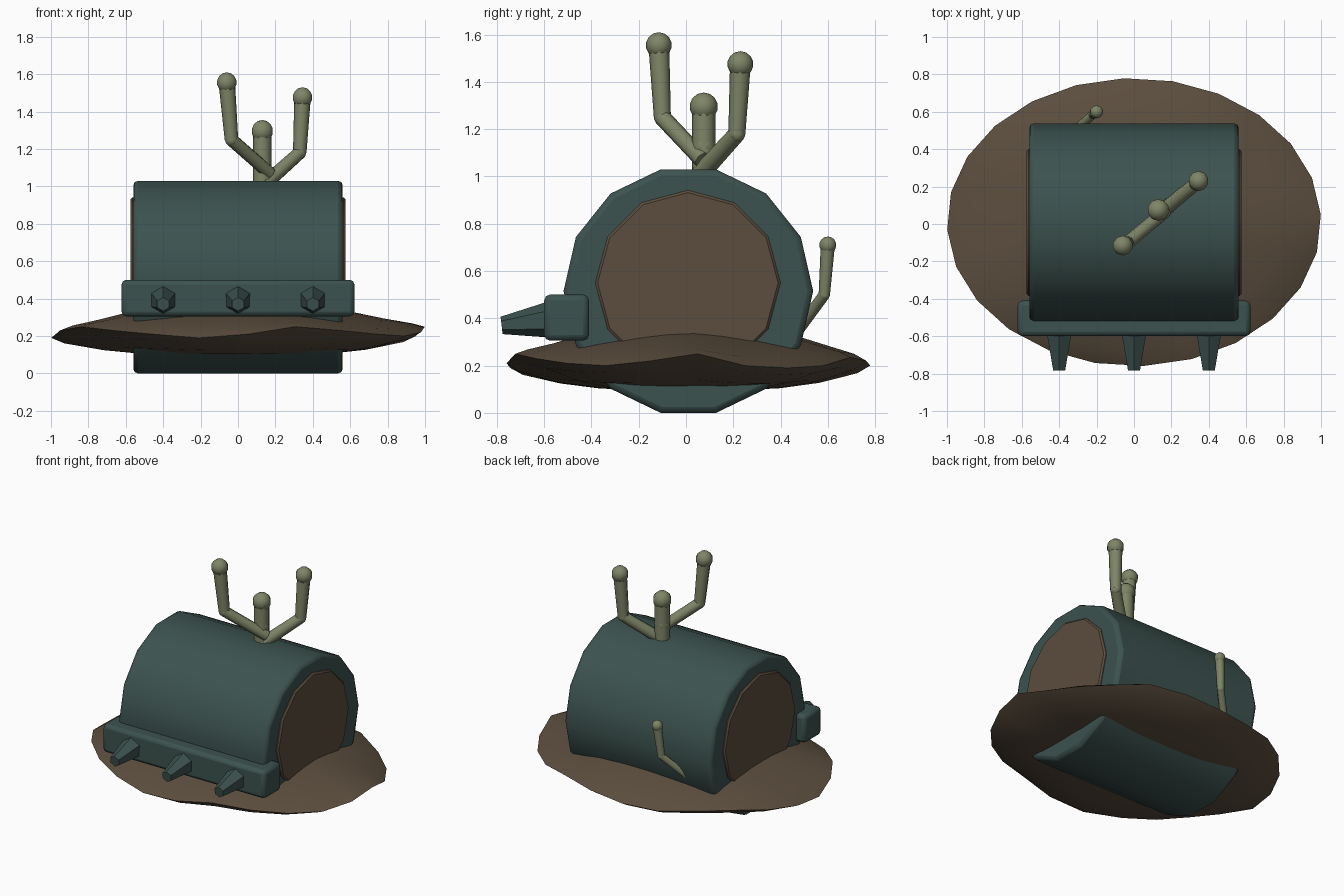
import bpy, bmesh, math
from mathutils import Vector

cube = bpy.data.objects.get("Cube")
if cube:
    bpy.data.objects.remove(cube)


def material(name, rgb):
    m = bpy.data.materials.new(name)
    m.use_nodes = True
    m.diffuse_color = (*rgb, 1)
    m.node_tree.nodes["Principled BSDF"].inputs["Base Color"].default_value = (*rgb, 1)
    return m


TEAL = material("dark teal", (0.045, 0.085, 0.078))
BROWN = material("earth brown", (0.105, 0.075, 0.048))
OLIVE = material("pale olive", (0.21, 0.235, 0.135))


def finish(name, bm, mat, angle=32, bevel=0, segments=2):
    bmesh.ops.recalc_face_normals(bm, faces=bm.faces)
    mesh = bpy.data.meshes.new(name)
    bm.to_mesh(mesh)
    bm.free()
    mesh.materials.append(mat)
    ob = bpy.data.objects.new(name, mesh)
    bpy.context.collection.objects.link(ob)
    if bevel:
        mod = ob.modifiers.new("Bevel", 'BEVEL')
        mod.width, mod.segments, mod.limit_method = bevel, segments, 'ANGLE'
        mod.angle_limit = math.radians(40)
    bpy.ops.object.select_all(action='DESELECT')
    ob.select_set(True)
    bpy.context.view_layer.objects.active = ob
    bpy.ops.object.shade_smooth_by_angle(angle=math.radians(angle))
    return ob


def tube(bm, a, b, r1, r2, sides=8, up=None):
    """Closed tapered prism from a to b."""
    a, b = Vector(a), Vector(b)
    d = (b - a).normalized()
    up = Vector(up) if up else (Vector((1, 0, 0)) if abs(d.x) < 0.9 else Vector((0, 0, 1)))
    u = (up - d * up.dot(d)).normalized()
    v = d.cross(u)
    rings = []
    for p, r in ((a, r1), (b, r2)):
        ring = []
        for i in range(sides):
            t = math.tau * i / sides
            ring.append(bm.verts.new(p + r * (u * math.cos(t) + v * math.sin(t))))
        rings.append(ring)
        bm.faces.new(ring)
    for i in range(sides):
        j = (i + 1) % sides
        bm.faces.new((rings[0][i], rings[0][j], rings[1][j], rings[1][i]))


def ball(bm, p, r):
    made = bmesh.ops.create_uvsphere(bm, u_segments=10, v_segments=7, radius=r)
    bmesh.ops.translate(bm, verts=made["verts"], vec=p)


# Barrel body, lying along x with flat sides at top and bottom
bm = bmesh.new()
half = math.pi / 14
tube(bm, (-0.56, 0.01, 0.515), (0.56, 0.01, 0.515), 0.528, 0.528, 14,
     (0, math.sin(half), math.cos(half)))
finish("barrel_body", bm, TEAL, bevel=0.025)

# Round end panels
for side, name in ((1, "left_end_panel"), (-1, "right_end_panel")):
    bm = bmesh.new()
    tube(bm, (side * 0.5, 0.008, 0.55), (side * 0.575, 0.008, 0.55), 0.392, 0.392, 12)
    finish(name, bm, BROWN, bevel=0.01, segments=1)

# Wavy lens-shaped base, built as rings from the top centre to the bottom centre
RIM = (.25, .20, .19, .20, .235, .22, .20, .20, .23, .24, .22, .20,
       .19, .23, .25, .23, .21, .19, .21, .25, .23, .21, .20, .22)
RINGS = ((.3, .355, 0), (.58, .332, .1), (.78, .285, .3), (.93, .25, .6), (1, .22, 1),
         (.93, .182, .7), (.72, .132, .25), (.5, .105, .05), (.25, .095, 0))
bm = bmesh.new()
n = len(RIM)
rings = []
for r, z, wave in RINGS:
    ring = []
    for i, rim in enumerate(RIM):
        t = math.tau * (i + 0.2) / n
        ring.append(bm.verts.new((r * math.cos(t), 0.01 + 0.77 * r * math.sin(t),
                                  z + wave * (rim - 0.22))))
    rings.append(ring)
for lo, hi in zip(rings, rings[1:]):
    for i in range(n):
        j = (i + 1) % n
        bm.faces.new((lo[i], lo[j], hi[j], hi[i]))
bm.faces.new(rings[0])
bm.faces.new(rings[-1])
finish("wavy_base", bm, BROWN, angle=40)

# Front bar
bm = bmesh.new()
bmesh.ops.create_cube(bm, size=1)
bmesh.ops.scale(bm, vec=(1.245, 0.19, 0.195), verts=bm.verts)
bmesh.ops.translate(bm, vec=(0, -0.505, 0.403), verts=bm.verts)
finish("front_bar", bm, TEAL, bevel=0.025)

# Tapered nozzles along the bar
for x, name in ((-0.4, "right_nozzle"), (0, "middle_nozzle"), (0.4, "left_nozzle")):
    bm = bmesh.new()
    tube(bm, (x, -0.57, 0.395), (x, -0.78, 0.37), 0.078, 0.037, 6, (0, 0, 1))
    finish(name, bm, TEAL)


def stalk(name, points, radii, tip):
    """Jointed stalk with small balls at the bends and a larger one at the end."""
    bm = bmesh.new()
    for a, b, r, s in zip(points, points[1:], radii, radii[1:]):
        tube(bm, a, b, r, s)
    for p, r in list(zip(points, radii))[1:-1]:
        ball(bm, p, r)
    ball(bm, points[-1], tip)
    finish(name, bm, OLIVE, angle=50)


# Branching stalks on the roof and one on the back
stalk("middle_stalk", ((0.13, 0.075, 0.98), (0.13, 0.075, 1.13), (0.13, 0.075, 1.295)),
      (0.05, 0.05, 0.05), 0.06)
stalk("right_stalk", ((0.17, 0.07, 1.07), (-0.035, -0.1, 1.25), (-0.06, -0.115, 1.555)),
      (0.036, 0.036, 0.044), 0.055)
stalk("left_stalk", ((0.14, 0.06, 1.01), (0.33, 0.215, 1.18), (0.345, 0.23, 1.475)),
      (0.04, 0.036, 0.044), 0.055)
stalk("back_stalk", ((-0.36, 0.46, 0.33), (-0.22, 0.585, 0.5), (-0.2, 0.6, 0.71)),
      (0.024, 0.024, 0.03), 0.036)
